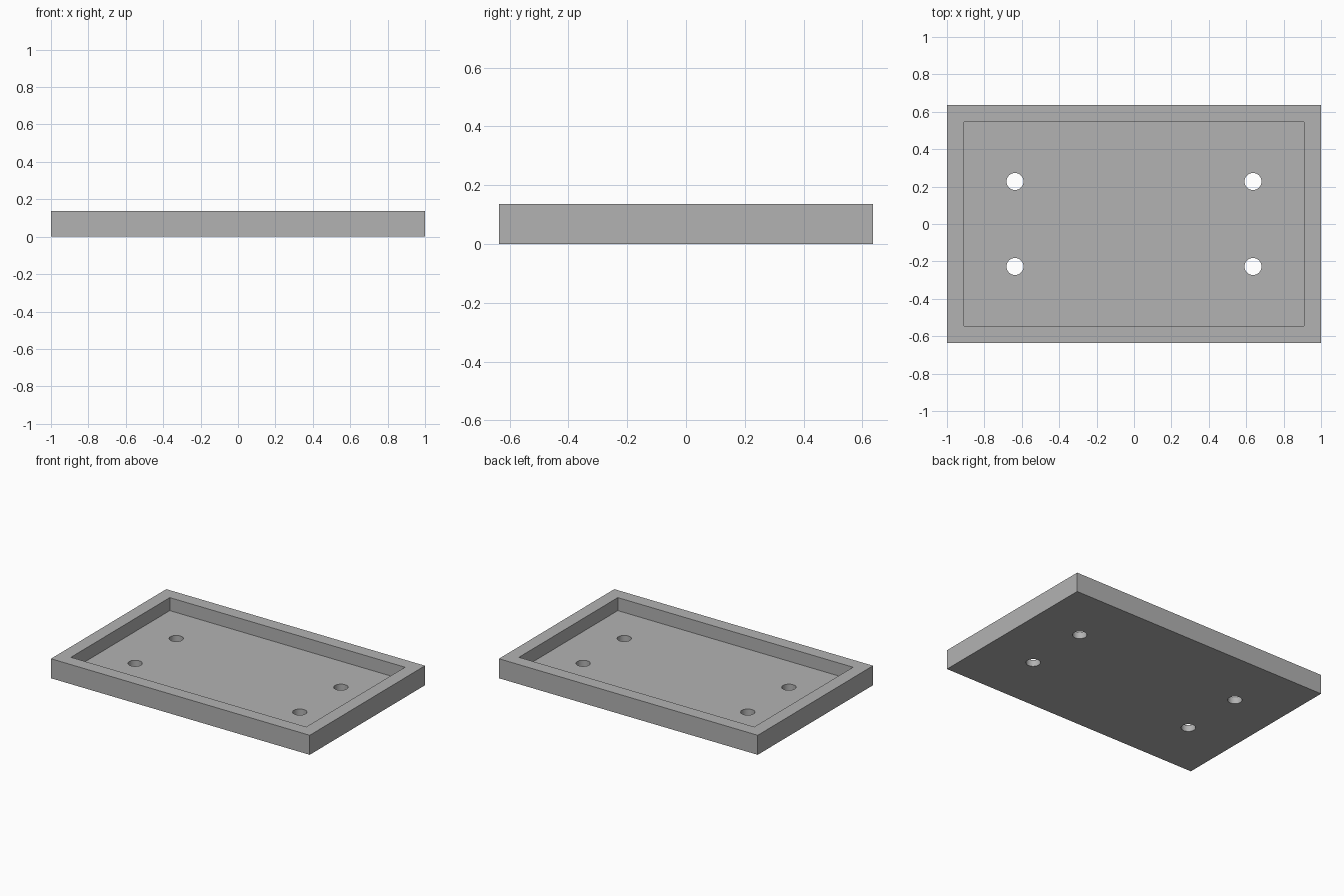
import bpy
import math

if "Cube" in bpy.data.objects:
    bpy.data.objects.remove(bpy.data.objects["Cube"], do_unlink=True)

UNIT = 1 / 11                      # wall thickness, the module of the design
LENGTH, WIDTH, HEIGHT = 22 * UNIT, 14 * UNIT, 1.5 * UNIT
FLOOR = 0.5 * UNIT
HOLE_X, HOLE_Y, HOLE_R = 7 * UNIT, 2.5 * UNIT, 0.5 * UNIT

grey = bpy.data.materials.new("mid grey")
grey.use_nodes = True
grey.diffuse_color = (0.448, 0.448, 0.448, 1)
grey.node_tree.nodes["Principled BSDF"].inputs["Base Color"].default_value = grey.diffuse_color


def box(name, size, bottom):
    bpy.ops.mesh.primitive_cube_add(size=1, location=(0, 0, bottom + size[2] / 2))
    obj = bpy.context.object
    obj.name = name
    obj.scale = size
    bpy.ops.object.transform_apply(location=True, rotation=False, scale=True)
    obj.data.materials.append(grey)
    return obj


def cut(target, cutter):
    cutter.hide_render = True
    mod = target.modifiers.new("cut", 'BOOLEAN')
    mod.operation = 'DIFFERENCE'
    mod.solver = 'EXACT'
    mod.object = cutter
    bpy.context.view_layer.objects.active = target
    bpy.ops.object.modifier_apply(modifier=mod.name)
    bpy.data.objects.remove(cutter, do_unlink=True)


# Tray block with a rectangular recess
tray = box("tray", (LENGTH, WIDTH, HEIGHT), 0)
cut(tray, box("recess_cutter", (LENGTH - 2 * UNIT, WIDTH - 2 * UNIT, HEIGHT), FLOOR))

# Four mounting holes through the floor
for x in (-HOLE_X, HOLE_X):
    for y in (-HOLE_Y, HOLE_Y):
        bpy.ops.mesh.primitive_cylinder_add(vertices=48, radius=HOLE_R, depth=4 * FLOOR,
                                            location=(x, y, FLOOR / 2))
        drill = bpy.context.object
        drill.name = "hole_cutter"
        drill.data.materials.append(grey)
        cut(tray, drill)

# Smooth hole walls, crisp edges
bpy.ops.object.select_all(action='DESELECT')
tray.select_set(True)
bpy.context.view_layer.objects.active = tray
bpy.ops.object.shade_smooth_by_angle(angle=math.radians(30))
